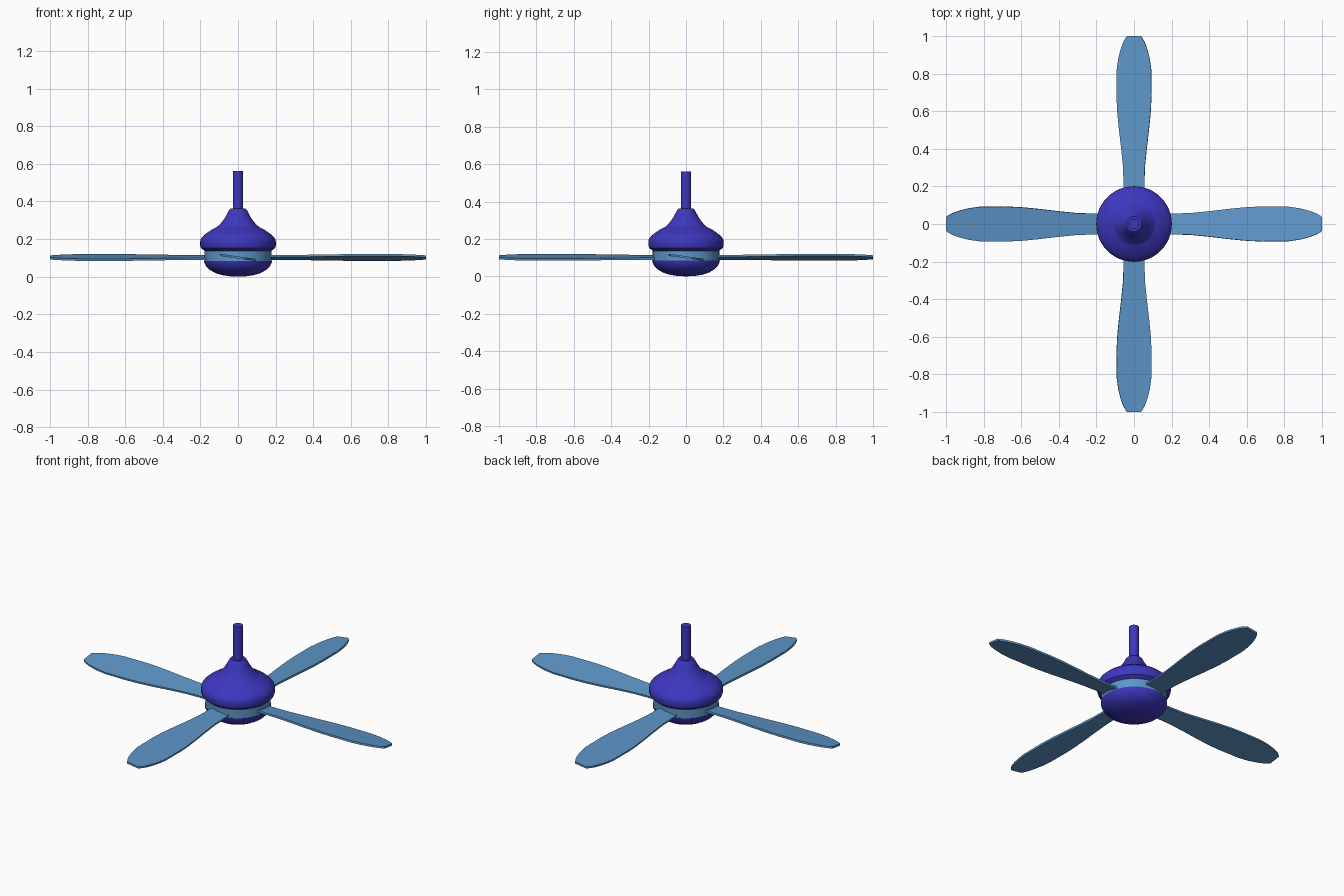
import bpy, bmesh, math
from mathutils import Matrix

if "Cube" in bpy.data.objects:
    bpy.data.objects.remove(bpy.data.objects["Cube"])


def make_material(name, rgb):
    mat = bpy.data.materials.new(name)
    mat.use_nodes = True
    col = (*rgb, 1.0)
    mat.diffuse_color = col
    mat.node_tree.nodes["Principled BSDF"].inputs["Base Color"].default_value = col
    return mat


indigo = make_material("indigo", (0.047, 0.038, 0.52))
sky_blue = make_material("sky blue", (0.11, 0.305, 0.58))


def finish(bm, name, mat, angle=30):
    bmesh.ops.recalc_face_normals(bm, faces=bm.faces)
    mesh = bpy.data.meshes.new(name)
    bm.to_mesh(mesh)
    bm.free()
    mesh.materials.append(mat)
    obj = bpy.data.objects.new(name, mesh)
    bpy.context.collection.objects.link(obj)
    bpy.ops.object.select_all(action="DESELECT")
    obj.select_set(True)
    bpy.context.view_layer.objects.active = obj
    bpy.ops.object.shade_smooth_by_angle(angle=math.radians(angle))
    return obj


def lathe(name, profile, mat, steps=64):
    """Spin (radius, height) points around the z axis."""
    bm = bmesh.new()
    verts = [bm.verts.new((r, 0, z)) for r, z in profile]
    edges = [bm.edges.new(pair) for pair in zip(verts, verts[1:])]
    bmesh.ops.spin(bm, geom=verts + edges, cent=(0, 0, 0), axis=(0, 0, 1),
                   angle=math.tau, steps=steps)
    bmesh.ops.remove_doubles(bm, verts=bm.verts, dist=1e-4)
    return finish(bm, name, mat)


# Hanging rod
lathe("rod", [(0, 0.34), (0.027, 0.34), (0.027, 0.562), (0, 0.562)], indigo, 32)

# Flared canopy and motor housing
lathe("canopy", [(0, 0.362), (0.040, 0.362), (0.047, 0.355), (0.057, 0.335),
                 (0.073, 0.307), (0.092, 0.283), (0.111, 0.265)], indigo)
lathe("motor_housing", [(0.111, 0.265), (0.140, 0.250), (0.168, 0.231),
                        (0.190, 0.212), (0.199, 0.198), (0.201, 0.185),
                        (0.201, 0.165), (0.197, 0.152), (0.180, 0.139),
                        (0.170, 0.134), (0, 0.134)], indigo)

# Blade hub band
lathe("hub_band", [(0, 0.136), (0.178, 0.136), (0.178, 0.083), (0, 0.083)], sky_blue)

# Lower cap with a shallow dome
lathe("lower_cap", [(0, 0.084), (0.181, 0.084), (0.179, 0.074), (0.168, 0.053),
                    (0.150, 0.036), (0.122, 0.020), (0.088, 0.009),
                    (0.045, 0.002), (0, 0)], indigo)

# Blades: (distance from axis, half width), pitched about their length
OUTLINE = [(0.12, 0.057), (0.22, 0.056), (0.30, 0.058), (0.40, 0.068),
           (0.50, 0.080), (0.60, 0.090), (0.68, 0.0935), (0.82, 0.0925),
           (0.88, 0.084), (0.93, 0.071), (0.97, 0.056), (0.99, 0.044),
           (1.00, 0.036)]
THICKNESS = 0.011
for i, side in enumerate(("left", "back", "right", "front")):
    bm = bmesh.new()
    rows = []
    for x, w in OUTLINE:
        rows.append([bm.verts.new((x, y, z)) for y, z in (
            (-w, -THICKNESS / 2), (w, -THICKNESS / 2),
            (w, THICKNESS / 2), (-w, THICKNESS / 2))])
    for a, b in zip(rows, rows[1:]):
        for k in range(4):
            n = (k + 1) % 4
            bm.faces.new((a[k], a[n], b[n], b[k]))
    bm.faces.new(rows[0])
    bm.faces.new(rows[-1])
    place = (Matrix.Translation((0, 0, 0.102))
             @ Matrix.Rotation(i * math.pi / 2, 4, "Z")
             @ Matrix.Rotation(math.radians(-8), 4, "X"))
    bmesh.ops.transform(bm, matrix=place, verts=bm.verts)
    finish(bm, side + "_blade", sky_blue)
